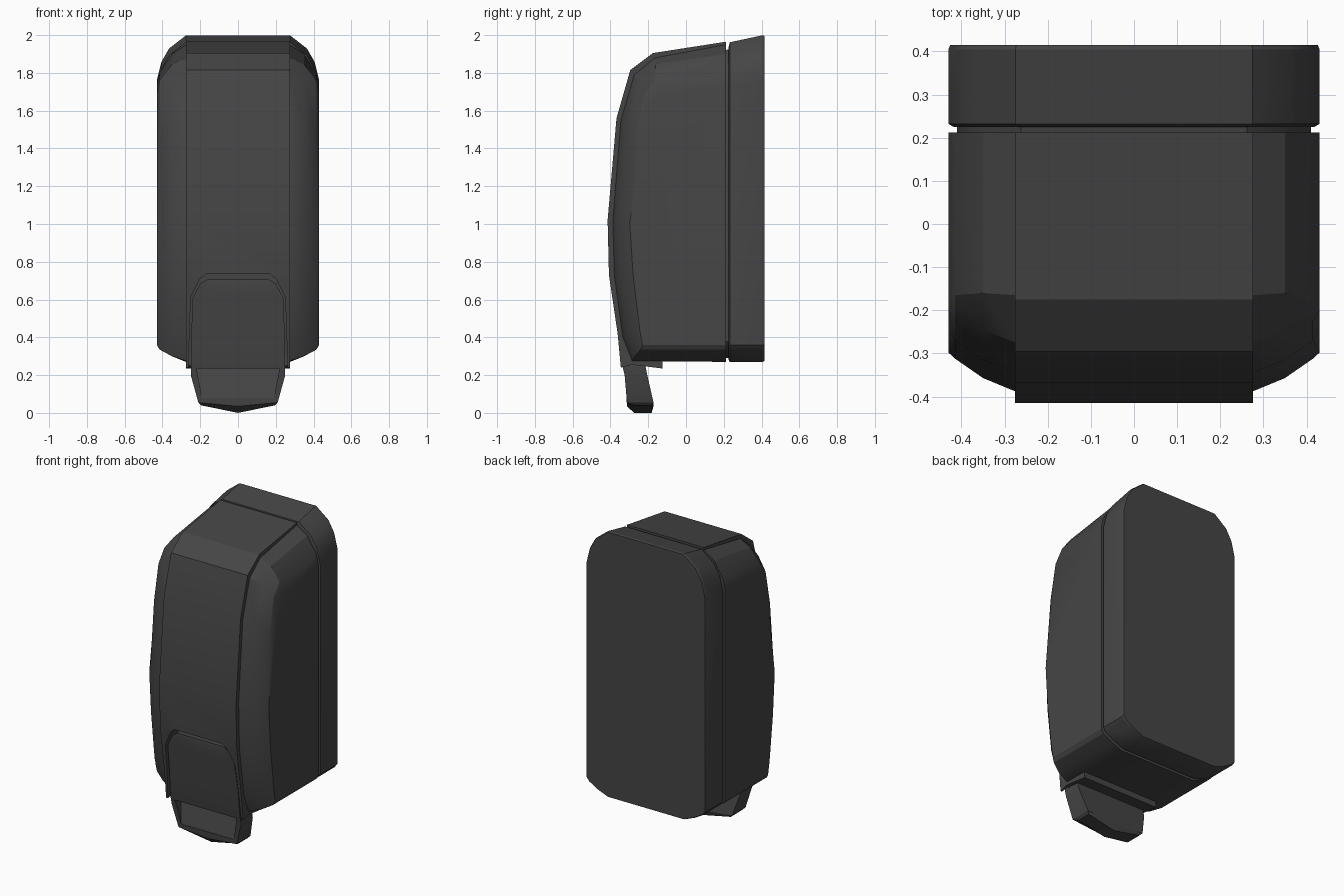
import bpy, bmesh, math

if "Cube" in bpy.data.objects:
    bpy.data.objects.remove(bpy.data.objects["Cube"])

mat = bpy.data.materials.new("dark_plastic")
mat.diffuse_color = (0.06, 0.06, 0.06, 1)
mat.use_nodes = True
mat.node_tree.nodes["Principled BSDF"].inputs["Base Color"].default_value = mat.diffuse_color


def loft(name, rings):
    """Skin a list of equal-length rings and cap both ends."""
    bm = bmesh.new()
    rows = [[bm.verts.new(p) for p in r] for r in rings]
    n = len(rows[0])
    for a, b in zip(rows, rows[1:]):
        for i in range(n):
            j = (i + 1) % n
            bm.faces.new((a[i], a[j], b[j], b[i]))
    bm.faces.new(rows[0])
    bm.faces.new(rows[-1])
    bmesh.ops.recalc_face_normals(bm, faces=bm.faces)
    me = bpy.data.meshes.new(name)
    bm.to_mesh(me)
    bm.free()
    ob = bpy.data.objects.new(name, me)
    bpy.context.collection.objects.link(ob)
    me.materials.append(mat)
    return ob


def activate(ob):
    bpy.ops.object.select_all(action='DESELECT')
    ob.select_set(True)
    bpy.context.view_layer.objects.active = ob


def cut(ob, cutter):
    m = ob.modifiers.new("cut", 'BOOLEAN')
    m.operation, m.solver, m.object = 'DIFFERENCE', 'EXACT', cutter
    activate(ob)
    bpy.ops.object.modifier_apply(modifier=m.name)


def smooth(ob, deg=25):
    activate(ob)
    bpy.ops.object.shade_smooth_by_angle(angle=math.radians(deg))


def mirrored(half):
    """Close an x-z half outline across x = 0."""
    return half + [(-x, z) for x, z in reversed(half)]


# back plate: rounded outline, top edge rising towards the wall
def plate_ring(y, top, inset=0.0):
    half = [(.275, top), (.365, top - .07), (.405, top - .14), (.43, top - .24),
            (.43, .36), (.41, .335), (.35, .30), (.275, .27)]
    return [(x * (1 - inset / .43), y, 1.1 + (z - 1.1) * (1 - inset / .85))
            for x, z in mirrored(half)]


back = loft("back_plate", [plate_ring(.225, 1.945, .012), plate_ring(.232, 1.962),
                           plate_ring(.405, 1.999), plate_ring(.415, 2.0, .004)])

# seam filler between the plate and the cover
seam = loft("seam_core", [plate_ring(.15, 1.93, .02), plate_ring(.26, 1.95, .02)])

# front cover: side profiles (y, z) at growing distance from the centre
stations = [
    (.275, [(.212, 1.95), (-.165, 1.88), (-.275, 1.79), (-.345, 1.55), (-.388, 1.02),
            (-.38, .73), (-.335, .40), (-.285, .275), (.212, .27)]),
    (.35, [(.212, 1.90), (-.16, 1.845), (-.245, 1.755), (-.315, 1.53), (-.357, 1.02),
           (-.348, .73), (-.31, .42), (-.27, .30), (.212, .30)]),
    (.415, [(.212, 1.80), (-.165, 1.76), (-.225, 1.68), (-.27, 1.46), (-.312, 1.01),
            (-.30, .73), (-.265, .43), (-.24, .335), (.212, .335)]),
    (.43, [(.212, 1.73), (-.16, 1.69), (-.20, 1.62), (-.245, 1.40), (-.298, 1.0),
           (-.28, .73), (-.245, .44), (-.23, .36), (.212, .36)]),
]
full = [(-x, p) for x, p in reversed(stations)] + stations
cover = loft("front_cover", [[(x, y, z) for y, z in p] for x, p in full])

# raised centre strip running over the top and down the front
strip_profile = [(.212, 1.965), (-.175, 1.905), (-.295, 1.815), (-.368, 1.56), (-.415, 1.02),
                 (-.408, .73), (-.362, .42), (-.345, .24), (-.285, .255), (-.125, .235),
                 (-.125, .28), (.212, .28)]
strip = loft("centre_strip", [[(x, y, z) for y, z in strip_profile] for x in (-.276, .276)])

# recess around the push lever
recess_half = [(.17, .735), (.20, .71), (.25, .61), (.268, .10)]
recess = loft("recess_cutter", [[(x, y, z) for x, z in mirrored(recess_half)]
                                for y in (-.6, -.30)])
cut(cover, recess)
cut(strip, recess)

# push lever: rows of (edge z, middle z, half width, front y, back y)
lever_rows = [(.705, .705, .165, -.385, -.28), (.685, .685, .20, -.387, -.28),
              (.61, .61, .24, -.380, -.28), (.42, .42, .247, -.352, -.25),
              (.25, .25, .25, -.337, -.215), (.20, .20, .25, -.325, -.205),
              (.055, .035, .21, -.312, -.172), (.04, .0, .195, -.275, -.182)]
lever = loft("push_lever", [[(-w, f, z), (0, f, zm), (w, f, z), (w, b, z), (0, b, zm), (-w, b, z)]
                            for z, zm, w, f, b in lever_rows])

# finger scoop in the lever tab
scoop = loft("scoop_cutter", [
    [(-s * .22, -.45, .235), (-s * .19, -.45, .08), (-s * .19, -.312, .08), (-s * .22, -.275, .235)]
    for s in (-1, 1)])
cut(lever, scoop)

for helper in (recess, scoop):
    bpy.data.objects.remove(helper)
for part in (back, seam, cover, strip, lever):
    smooth(part)
